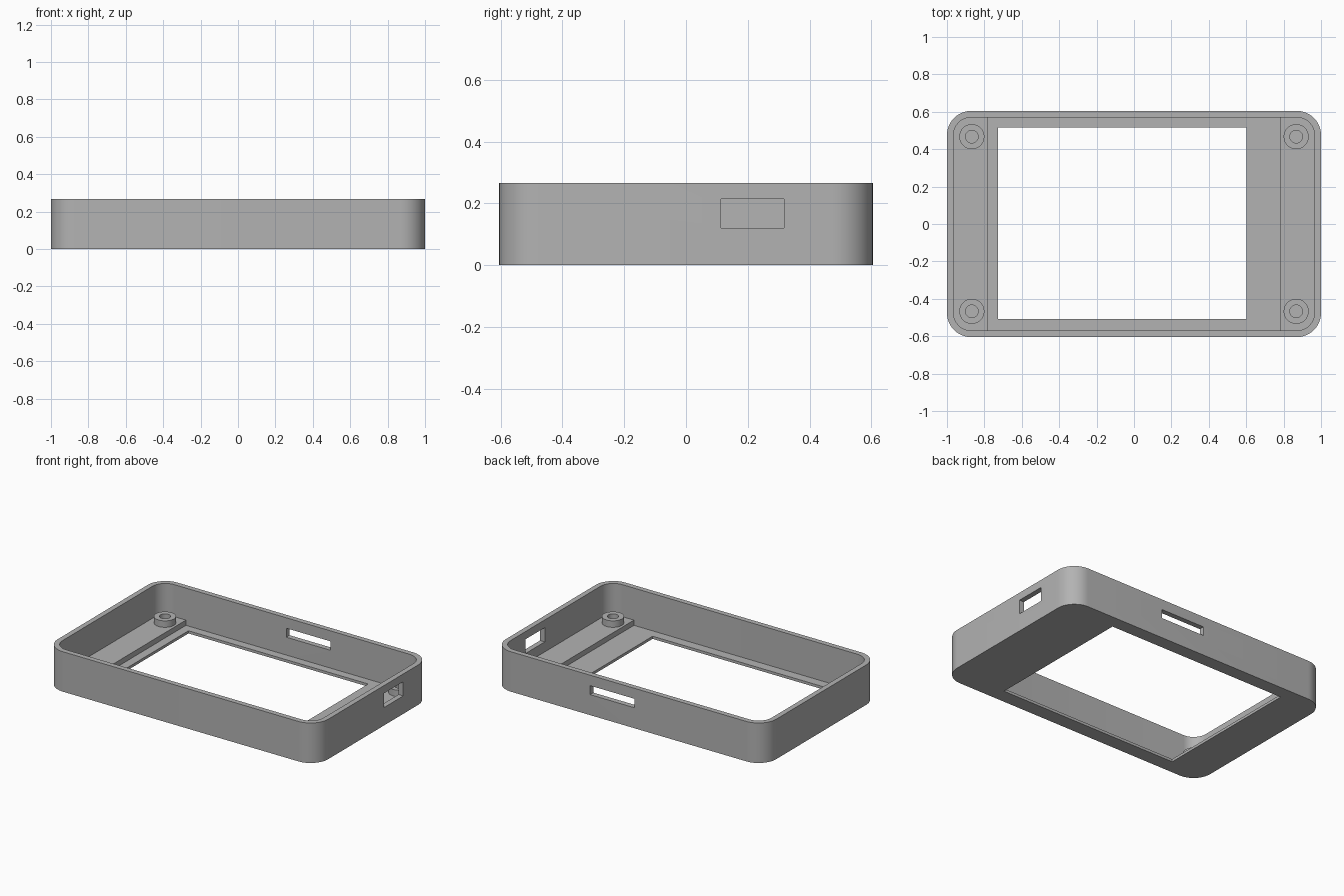
import bpy
import bmesh
import math
from mathutils import Vector

if "Cube" in bpy.data.objects:
    bpy.data.objects.remove(bpy.data.objects["Cube"], do_unlink=True)

# Overall sizes
HALF_X, HALF_Y, HEIGHT = 1.0, 0.605, 0.267
WALL, RADIUS = 0.035, 0.13
FLOOR_TOP, SHELF_TOP, BOSS_TOP = 0.018, 0.053, 0.096

grey = bpy.data.materials.new("plain grey plastic")
grey.use_nodes = True
colour = (0.45, 0.45, 0.45, 1)
grey.diffuse_color = colour
grey.node_tree.nodes["Principled BSDF"].inputs["Base Color"].default_value = colour


def finish(bm, name):
    bmesh.ops.recalc_face_normals(bm, faces=bm.faces)
    mesh = bpy.data.meshes.new(name)
    bm.to_mesh(mesh)
    bm.free()
    mesh.materials.append(grey)
    obj = bpy.data.objects.new(name, mesh)
    bpy.context.collection.objects.link(obj)
    return obj


def activate(obj):
    bpy.ops.object.select_all(action="DESELECT")
    obj.select_set(True)
    bpy.context.view_layer.objects.active = obj


def smooth(obj):
    activate(obj)
    bpy.ops.object.shade_smooth_by_angle(angle=math.radians(30))


def rounded_prism(hx, hy, r, z0, z1, steps=12):
    """Rounded rectangle extruded between two heights."""
    bm = bmesh.new()
    verts = []
    for i, (sx, sy) in enumerate([(1, 1), (-1, 1), (-1, -1), (1, -1)]):
        for k in range(steps + 1):
            a = math.pi / 2 * (i + k / steps)
            verts.append(bm.verts.new((sx * (hx - r) + r * math.cos(a),
                                       sy * (hy - r) + r * math.sin(a), z0)))
    face = bm.faces.new(verts)
    top = bmesh.ops.extrude_face_region(bm, geom=[face])["geom"]
    bmesh.ops.translate(bm, vec=(0, 0, z1 - z0),
                        verts=[g for g in top if isinstance(g, bmesh.types.BMVert)])
    return bm


def box(name, low, high):
    low, high = Vector(low), Vector(high)
    bm = bmesh.new()
    bmesh.ops.create_cube(bm, size=1)
    bmesh.ops.scale(bm, vec=high - low, verts=bm.verts)
    bmesh.ops.translate(bm, vec=(low + high) / 2, verts=bm.verts)
    return finish(bm, name)


def cut(target, cutter):
    cutter.hide_render = True
    mod = target.modifiers.new("cut", "BOOLEAN")
    mod.operation, mod.solver, mod.object = "DIFFERENCE", "EXACT", cutter
    activate(target)
    bpy.ops.object.modifier_apply(modifier=mod.name)
    bpy.data.objects.remove(cutter, do_unlink=True)


# Open tray with a display window and two side slots
tray = finish(rounded_prism(HALF_X, HALF_Y, RADIUS, 0, HEIGHT), "tray")
cut(tray, finish(rounded_prism(HALF_X - WALL, HALF_Y - WALL, RADIUS - WALL,
                               FLOOR_TOP, HEIGHT + 0.1), "cavity_cutter"))
cut(tray, box("window_cutter", (-0.727, -0.507, -0.1), (0.602, 0.515, 0.1)))
cut(tray, box("end_slot_cutter", (0.9, 0.113, 0.12), (1.1, 0.317, 0.215)))
cut(tray, box("back_slot_cutter", (-0.042, 0.5, 0.137), (0.285, 0.7, 0.197)))
smooth(tray)

# Raised shelf at each end, following the inner corners
for side, label in ((1, "left"), (-1, "right")):
    bm = rounded_prism(HALF_X - WALL + 0.004, HALF_Y - WALL + 0.004,
                       RADIUS - WALL + 0.004, 0.008, SHELF_TOP)
    cutting = bmesh.ops.bisect_plane(bm, geom=bm.verts[:] + bm.edges[:] + bm.faces[:],
                                     plane_co=(side * 0.784, 0, 0),
                                     plane_no=(side, 0, 0), clear_inner=True)
    edges = [g for g in cutting["geom_cut"] if isinstance(g, bmesh.types.BMEdge)]
    bmesh.ops.holes_fill(bm, edges=edges)
    smooth(finish(bm, label + "_shelf"))

    # Hollow screw bosses standing on the shelf
    for end, place in ((-1, "front"), (1, "back")):
        bm = bmesh.new()
        section = [(0.034, 0.045), (0.067, 0.045), (0.067, BOSS_TOP), (0.034, BOSS_TOP)]
        ring = [bm.verts.new((r, 0, z)) for r, z in section]
        loop = [bm.edges.new((ring[i], ring[(i + 1) % 4])) for i in range(4)]
        bmesh.ops.spin(bm, geom=ring + loop, cent=(0, 0, 0), axis=(0, 0, 1),
                       angle=2 * math.pi, steps=40, use_merge=True)
        bmesh.ops.remove_doubles(bm, verts=bm.verts, dist=0.0001)
        bmesh.ops.translate(bm, vec=(side * 0.867, end * 0.467, 0), verts=bm.verts)
        smooth(finish(bm, f"{place}_{label}_screw_boss"))
